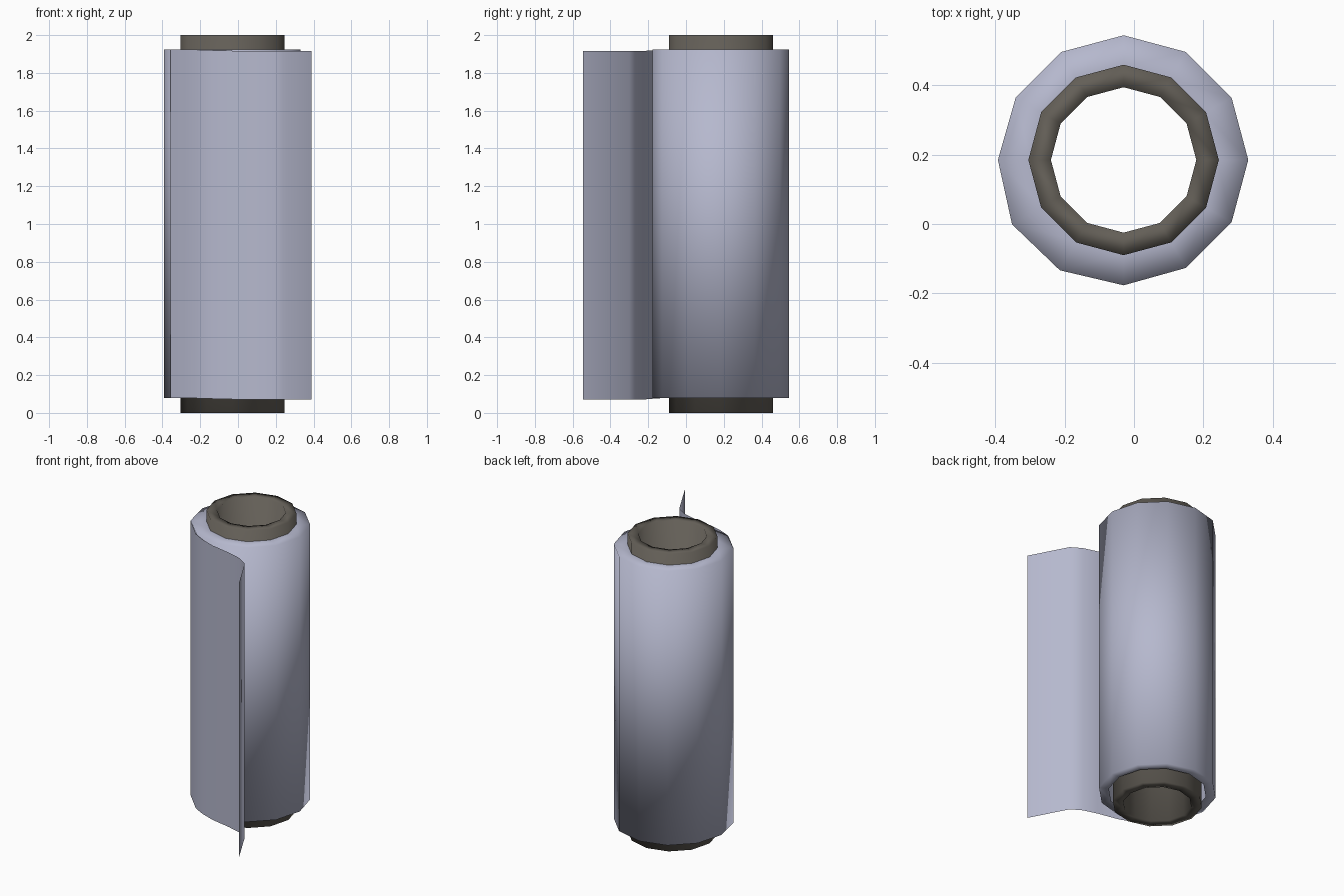
import bpy, bmesh, math

CENTER = (-0.03, 0.185)
SIDES = 12

cube = bpy.data.objects.get("Cube")
if cube:
    bpy.data.objects.remove(cube, do_unlink=True)


def make_material(name, color):
    mat = bpy.data.materials.new(name)
    mat.use_nodes = True
    mat.diffuse_color = color
    mat.node_tree.nodes["Principled BSDF"].inputs["Base Color"].default_value = color
    return mat


def add_object(name, bm, mat):
    mesh = bpy.data.meshes.new(name)
    for face in bm.faces:
        face.smooth = True
    bm.to_mesh(mesh)
    bm.free()
    mesh.materials.append(mat)
    obj = bpy.data.objects.new(name, mesh)
    bpy.context.collection.objects.link(obj)
    return obj


def sweep_ring(name, section, mat, closed=True, swell=None):
    """Sweep a (radius, height) section round the centre; swell widens single corners."""
    bm = bmesh.new()
    swell = swell or {}
    outer = max(r for r, z in section)
    loops = []
    for i in range(SIDES):
        a = 2 * math.pi * i / SIDES
        loop = []
        for r, z in section:
            if r == outer:
                r += swell.get(i, 0)
            loop.append(bm.verts.new((CENTER[0] + r * math.cos(a),
                                      CENTER[1] + r * math.sin(a), z)))
        loops.append(loop)
    count = len(section)
    for i in range(SIDES):
        here, after = loops[i], loops[(i + 1) % SIDES]
        for j in range(count if closed else count - 1):
            k = (j + 1) % count
            bm.faces.new((here[j], after[j], after[k], here[k]))
    return add_object(name, bm, mat)


wrap = make_material("pale lavender", (0.465, 0.48, 0.615, 1))
card = make_material("dark brown grey", (0.125, 0.113, 0.095, 1))

# Cardboard core
sweep_ring("core_tube", [(0.21, 0), (0.275, 0), (0.275, 2), (0.21, 2)], card)

# Wound roll, open on the inside, bulging where the loose sheet leaves it
sweep_ring("wound_roll", [(0.30, 0.08), (0.36, 0.08), (0.36, 1.925), (0.27, 1.925)],
           wrap, closed=False, swell={6: 0.003, 7: 0.012, 8: 0.008, 9: 0.002})

# Loose sheet peeling off the front of the roll, sagging slightly to its end
path = [(-0.357, 0.003), (-0.217, -0.138), (-0.14, -0.175), (-0.05, -0.205),
        (0.095, -0.23), (0.19, -0.257), (0.26, -0.30), (0.39, -0.545)]
bm = bmesh.new()
pairs = []
for i, (x, y) in enumerate(path):
    drop = 0.01 * min(1, i / 4)
    pairs.append([bm.verts.new((x, y, z - drop)) for z in (0.08, 1.925)])
for (a, b), (c, d) in zip(pairs, pairs[1:]):
    bm.faces.new((a, c, d, b))
add_object("loose_sheet", bm, wrap)
